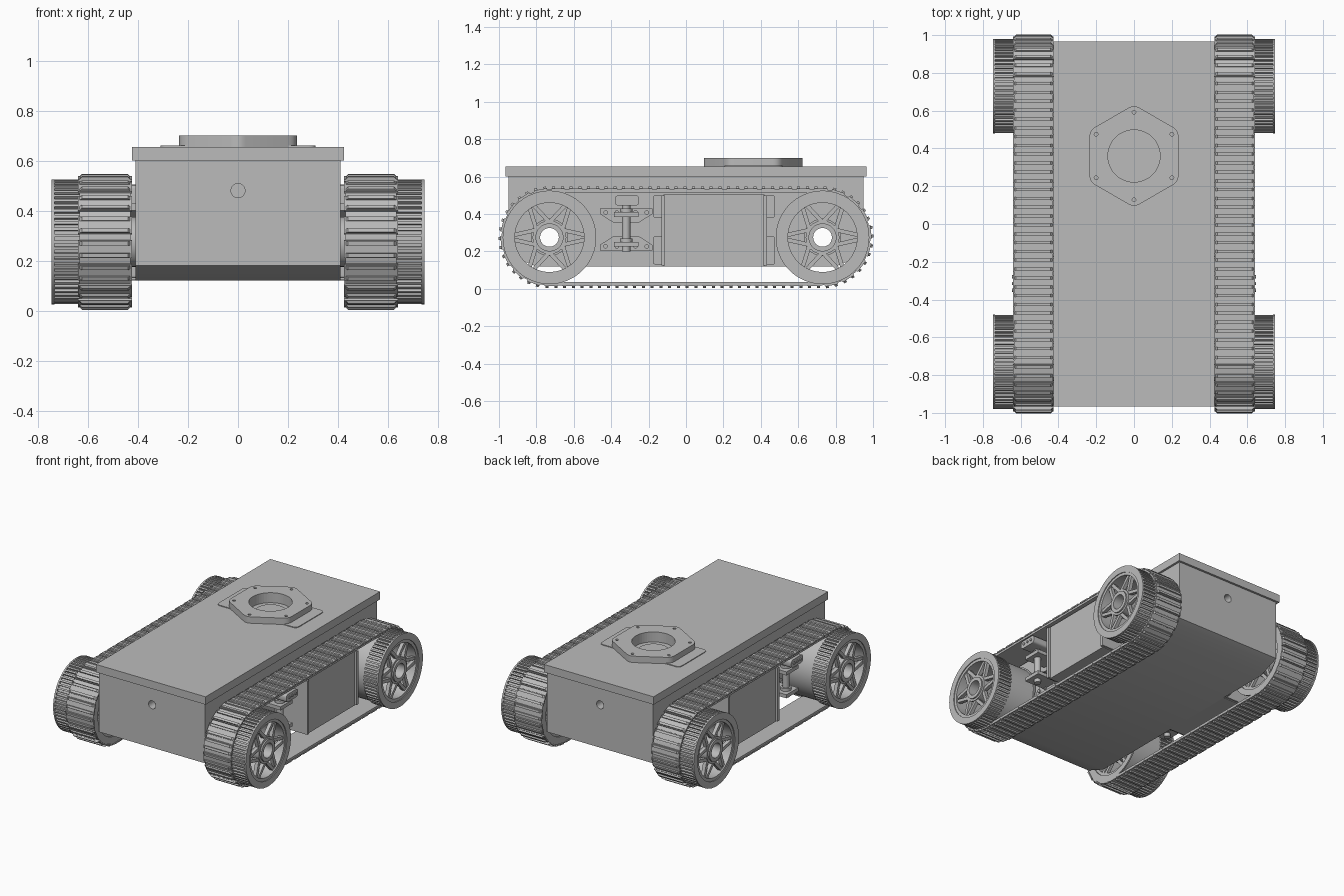
import bpy, bmesh
from math import sin, cos, pi, radians
from mathutils import Matrix, Vector

if "Cube" in bpy.data.objects:
    bpy.data.objects.remove(bpy.data.objects["Cube"])

grey = bpy.data.materials.new("plain grey")
grey.use_nodes = True
grey.diffuse_color = (0.5, 0.5, 0.5, 1)
grey.node_tree.nodes["Principled BSDF"].inputs["Base Color"].default_value = (0.5, 0.5, 0.5, 1)

AXLE_Y, AXLE_Z, RUN_R = 0.73, 0.275, 0.25
made = []


def finish(bm, name, mirror=(False, False), helper=False):
    """Turn a bmesh into an object, optionally mirrored over x and y."""
    bmesh.ops.recalc_face_normals(bm, faces=bm.faces)
    me = bpy.data.meshes.new(name)
    bm.to_mesh(me)
    bm.free()
    me.materials.append(grey)
    ob = bpy.data.objects.new(name, me)
    bpy.context.collection.objects.link(ob)
    if any(mirror):
        mod = ob.modifiers.new("mirror", 'MIRROR')
        mod.use_axis = (mirror[0], mirror[1], False)
        mod.use_mirror_merge = False
    if helper:
        ob.hide_render = True
        ob.hide_viewport = True
    else:
        made.append(ob)
    return ob


def box(bm, x, y, z, matrix=None):
    """Box from three (low, high) ranges."""
    size = Matrix.Diagonal((x[1] - x[0], y[1] - y[0], z[1] - z[0], 1))
    mid = Matrix.Translation([sum(r) / 2 for r in (x, y, z)])
    m = mid @ size
    return bmesh.ops.create_cube(bm, size=1, matrix=matrix @ m if matrix else m)["verts"]


def prism(bm, pts, axis, low, high):
    """Extrude a 2D outline along x (points are y, z) or z (points are x, y)."""
    place = (lambda p: (low, *p)) if axis == 'x' else (lambda p: (*p, low))
    face = bm.faces.new([bm.verts.new(place(p)) for p in pts])
    new = bmesh.ops.extrude_face_region(bm, geom=[face])["geom"]
    step = Vector((high - low, 0, 0)) if axis == 'x' else Vector((0, 0, high - low))
    bmesh.ops.translate(bm, vec=step, verts=[v for v in new if isinstance(v, bmesh.types.BMVert)])


def circle(cx, cy, r, n=32, start=0.0):
    return [(cx + r * cos(start + 2 * pi * i / n), cy + r * sin(start + 2 * pi * i / n)) for i in range(n)]


def ring(bm, r0, r1, x0, x1, n=64):
    """Tube around the wheel axle."""
    rows = []
    for i in range(n):
        a = 2 * pi * i / n
        rows.append([bm.verts.new((x, AXLE_Y + r * cos(a), AXLE_Z + r * sin(a)))
                     for x, r in ((x0, r0), (x1, r0), (x1, r1), (x0, r1))])
    for i in range(n):
        a, b = rows[i], rows[(i + 1) % n]
        for j in range(4):
            k = (j + 1) % 4
            bm.faces.new((a[j], a[k], b[k], b[j]))


def rounded(pts, r, n=5):
    """Round the corners of an outline."""
    out = []
    for i, p in enumerate(pts):
        p = Vector(p)
        a = p + (Vector(pts[i - 1]) - p).normalized() * r
        b = p + (Vector(pts[(i + 1) % len(pts)]) - p).normalized() * r
        for k in range(n + 1):
            t = k / n
            out.append(tuple(a * (1 - t) ** 2 + p * 2 * t * (1 - t) + b * t * t))
    return out


def cut(ob, bm, name):
    mod = ob.modifiers.new(name, 'BOOLEAN')
    mod.operation = 'DIFFERENCE'
    mod.object = finish(bm, name, helper=True)


def rect(y0, y1, z0, z1):
    return [(y0, z0), (y1, z0), (y1, z1), (y0, z1)]


# Hull with sloped lower ends, axle bores and a round port at each end
bm = bmesh.new()
prism(bm, [(-0.8, 0.12), (0.8, 0.12), (0.95, 0.18), (0.95, 0.6), (-0.95, 0.6), (-0.95, 0.18)], 'x', -0.41, 0.41)
hull = finish(bm, "hull")
bm = bmesh.new()
for s in (-1, 1):
    prism(bm, circle(s * AXLE_Y, AXLE_Z, 0.055), 'x', -0.6, 0.6)
    bmesh.ops.create_cone(bm, cap_ends=True, segments=32, radius1=0.028, radius2=0.028, depth=0.12,
                          matrix=Matrix.Translation((0, s * 0.95, 0.48)) @ Matrix.Rotation(pi / 2, 4, 'X'))
cut(hull, bm, "hull_bores")

# Lid, thin base plate and hexagonal turret mount
bm = bmesh.new()
box(bm, (-0.425, 0.425), (-0.965, 0.965), (0.6, 0.655))
lid = finish(bm, "lid")
bm = bmesh.new()
prism(bm, rounded(rect(-0.31, 0.31, 0.205, 0.515), 0.03), 'z', 0.654, 0.66)
plate = finish(bm, "mount_base_plate")
bm = bmesh.new()
prism(bm, rounded(circle(0, 0.36, 0.272, 6, pi / 6), 0.035), 'z', 0.655, 0.7)
mount = finish(bm, "hex_mount")
for part in (lid, plate, mount):
    bm = bmesh.new()
    prism(bm, circle(0, 0.36, 0.138, 48), 'z', 0.63, 0.75)
    if part is mount:
        for x, y in circle(0, 0.36, 0.232, 6, pi / 6):
            prism(bm, circle(x, y, 0.01, 12), 'z', 0.68, 0.75)
    cut(part, bm, part.name + "_opening")
bm = bmesh.new()
prism(bm, circle(0, 0.36, 0.1, 40), 'z', 0.629, 0.636)
finish(bm, "mount_floor")

# Wheels: hollow ribbed drum, hub and triangulated spokes
both = (True, True)
bm = bmesh.new()
ring(bm, 0.185, 0.236, 0.44, 0.74)
ring(bm, 0.205, 0.25, 0.735, 0.746)
ring(bm, 0.205, 0.245, 0.43, 0.44)
finish(bm, "wheel_drum", both)
bm = bmesh.new()
ribs = 60
for i in range(ribs):
    turn = Matrix.Translation((0, AXLE_Y, AXLE_Z)) @ Matrix.Rotation(2 * pi * i / ribs, 4, 'X')
    box(bm, (0.635, 0.74), (-0.006, 0.006), (0.23, 0.249), turn)
finish(bm, "wheel_ribs", both)
bm = bmesh.new()
ring(bm, 0.05, 0.09, 0.44, 0.735, 40)
ring(bm, 0.05, 0.075, 0.73, 0.745, 40)
ring(bm, 0.055, 0.1, 0.405, 0.44, 40)
finish(bm, "wheel_hub", both)
bm = bmesh.new()
for x0, x1 in ((0.44, 0.46), (0.705, 0.73)):
    for k in range(6):
        hub = Vector((0, 0.08 * cos(pi * k / 3 + pi / 6), 0.08 * sin(pi * k / 3 + pi / 6)))
        for s in (-1, 1):
            a = pi * k / 3 + pi / 6 + s * radians(27)
            d = Vector((0, 0.2 * cos(a), 0.2 * sin(a))) - hub
            side = Vector((0, -d.z, d.y)).normalized() * 0.011
            mid = Vector((0, AXLE_Y, AXLE_Z)) + hub
            prism(bm, [(p.y, p.z) for p in (mid - side, mid + d - side, mid + d + side, mid + side)], 'x', x0, x1)
finish(bm, "wheel_spokes", both)


def track_place(s):
    """Frame on the track loop: y runs along it, z points outward."""
    flat, arc = 2 * AXLE_Y, pi * RUN_R
    s %= 2 * (flat + arc)
    half, s = divmod(s, flat + arc)
    if s < flat:
        local = Matrix.Translation((0, s - AXLE_Y, 0))
    else:
        local = Matrix.Translation((0, AXLE_Y, 0)) @ Matrix.Rotation(-(s - flat) / RUN_R, 4, 'X')
    turn = Matrix.Rotation(pi * half, 4, 'X')
    return Matrix.Translation((0, 0, AXLE_Z)) @ turn @ local @ Matrix.Translation((0, 0, RUN_R))


# Tracks: a continuous belt, and pads with a pair of tapered cleats
length = 4 * AXLE_Y + 2 * pi * RUN_R
pads = 48
side = (True, False)
bm = bmesh.new()
steps = pads * 3
rows = []
for i in range(steps):
    m = track_place(length * i / steps)
    rows.append([bm.verts.new(m @ Vector(p)) for p in
                 ((0.43, 0, -0.012), (0.635, 0, -0.012), (0.635, 0, 0.006), (0.43, 0, 0.006))])
for i in range(steps):
    a, b = rows[i], rows[(i + 1) % steps]
    for j in range(4):
        k = (j + 1) % 4
        bm.faces.new((a[j], a[k], b[k], b[j]))
finish(bm, "track_belt", side)
bm = bmesh.new()
for i in range(pads):
    m = track_place(length * (i + 0.5) / pads)
    box(bm, (0.425, 0.64), (-0.036, 0.036), (0.002, 0.011), m)
    for c in (-0.024, 0.024):
        verts = box(bm, (0.425, 0.64), (c - 0.008, c + 0.008), (0.004, 0.021), m)
        inverse = m.inverted()
        for v in verts:
            p = inverse @ v.co
            if p.z > 0.015:
                p.x += 0.016 if p.x < 0.5 else -0.016
                v.co = m @ p
finish(bm, "track_pads", side)

# Side boxes between the track runs, with drilled end brackets
bm = bmesh.new()
box(bm, (0.4, 0.615), (-0.12, 0.42), (0.12, 0.505))
finish(bm, "side_box", side)
bm = bmesh.new()
for y, s in ((-0.12, -1), (0.42, 1)):
    box(bm, (0.405, 0.63), sorted((y - s * 0.008, y + s * 0.012)), (0.125, 0.5))
    for z0, z1 in ((0.13, 0.28), (0.38, 0.5)):
        lo, hi = sorted((y, y + s * 0.055))
        prism(bm, rounded(rect(lo, hi, z0, z1), 0.012), 'x', 0.405, 0.43)
        for z in (z0 + 0.035, z1 - 0.035):
            prism(bm, circle(y + s * 0.038, z, 0.01, 12), 'x', 0.43, 0.436)
finish(bm, "side_brackets", side)

# Track tensioner: two trapezoid brackets, a rod and a knuckle
bm = bmesh.new()
for z, s in ((0.205, 1), (0.43, -1)):
    outline = [(-0.46, z), (-0.18, z), (-0.18, z + s * 0.03), (-0.25, z + s * 0.075),
               (-0.39, z + s * 0.075), (-0.46, z + s * 0.03)]
    prism(bm, outline, 'x', 0.405, 0.44)
    box(bm, (0.405, 0.6), (-0.385, -0.255), sorted((z + s * 0.02, z + s * 0.045)))
    for y in (-0.43, -0.37, -0.27, -0.21):
        prism(bm, circle(y, z + s * 0.022, 0.012, 12), 'x', 0.44, 0.45)
finish(bm, "tensioner_brackets", side)
bm = bmesh.new()
prism(bm, circle(0.55, -0.32, 0.022, 24), 'z', 0.2, 0.48)
prism(bm, circle(0.55, -0.32, 0.034, 24), 'z', 0.25, 0.27)
prism(bm, circle(0.55, -0.32, 0.034, 24), 'z', 0.395, 0.43)
finish(bm, "tensioner_rod", side)
bm = bmesh.new()
prism(bm, rounded(rect(-0.38, -0.25, 0.445, 0.5), 0.022), 'x', 0.46, 0.64)
for y in (-0.35, -0.315, -0.28):
    prism(bm, circle(y, 0.474, 0.009, 12), 'x', 0.64, 0.646)
finish(bm, "tensioner_knuckle", side)

# Smooth round surfaces, keep hard edges
bpy.ops.object.select_all(action='DESELECT')
for ob in made:
    ob.select_set(True)
bpy.context.view_layer.objects.active = made[0]
bpy.ops.object.shade_smooth_by_angle(angle=radians(30))
